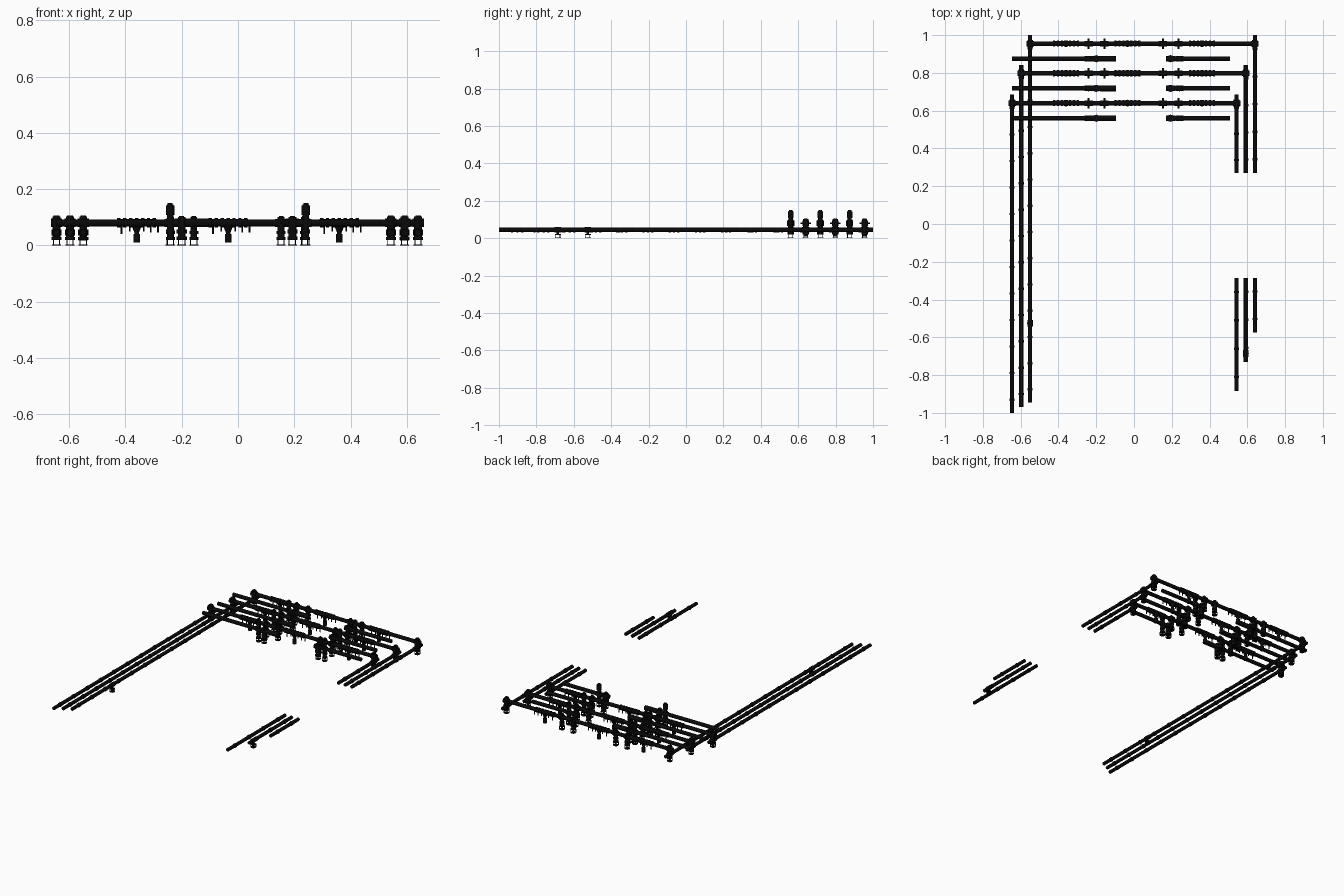
import bpy, bmesh, math
from mathutils import Vector

if "Cube" in bpy.data.objects:
    bpy.data.objects.remove(bpy.data.objects["Cube"])

black = bpy.data.materials.new("pipe_black")
black.use_nodes = True
black.diffuse_color = (0.003, 0.003, 0.003, 1)
black.node_tree.nodes["Principled BSDF"].inputs["Base Color"].default_value = (0.003, 0.003, 0.003, 1)

PIPE = 0.011
LOW, HIGH = 0.045, 0.08   # heights of the lengthwise and crosswise runs


def rod(bm, start, end, radius, sides=12, end_radius=None):
    """Capped cylinder or cone between two points."""
    a, b = Vector(start), Vector(end)
    made = bmesh.ops.create_cone(bm, cap_ends=True, segments=sides, radius1=radius,
                                 radius2=radius if end_radius is None else end_radius,
                                 depth=(b - a).length)
    turn = (b - a).to_track_quat('Z', 'Y').to_matrix()
    bmesh.ops.rotate(bm, verts=made["verts"], matrix=turn)
    bmesh.ops.translate(bm, verts=made["verts"], vec=(a + b) / 2)


def stack(bm, x, y, bands):
    """Column of upright cylinders given as (bottom, top, radius)."""
    for bottom, top, radius in bands:
        rod(bm, (x, y, bottom), (x, y, top), radius)


def finish(bm, name):
    mesh = bpy.data.meshes.new(name)
    bm.to_mesh(mesh)
    bm.free()
    mesh.materials.append(black)
    obj = bpy.data.objects.new(name, mesh)
    bpy.context.scene.collection.objects.link(obj)
    bpy.ops.object.select_all(action='DESELECT')
    obj.select_set(True)
    bpy.context.view_layer.objects.active = obj
    bpy.ops.object.shade_smooth_by_angle(angle=math.radians(40))


def open_foot(bm, x, y):
    """Thin foot plate standing clear on four pins."""
    rod(bm, (x, y, 0), (x, y, 0.003), 0.016)
    for sx in (-1, 1):
        for sy in (-1, 1):
            rod(bm, (x + sx * 0.011, y + sy * 0.011, 0),
                (x + sx * 0.011, y + sy * 0.011, 0.022), 0.002, 6)


def lengthwise_pipe(name, x, y0, y1):
    bm = bmesh.new()
    rod(bm, (x, y0, LOW), (x, y1, LOW), PIPE)
    # couplings along the run
    count = max(2, round((y1 - y0) / 0.14))
    for i in range(count):
        y = y0 + (i + 0.5) * (y1 - y0) / count
        rod(bm, (x, y - 0.006, LOW), (x, y + 0.006, LOW), 0.0135)
    finish(bm, name)


def corner_riser(name, x, y):
    bm = bmesh.new()
    stack(bm, x, y, [(0.02, 0.102, 0.014), (0.02, 0.03, 0.018), (0.036, 0.056, 0.018),
                     (0.066, 0.095, 0.018), (0.1, 0.106, 0.01)])
    rod(bm, (x - 0.02, y, HIGH), (x + 0.02, y, HIGH), 0.015)
    rod(bm, (x, y - 0.02, LOW), (x, y + 0.02, LOW), 0.015)
    open_foot(bm, x, y)
    finish(bm, name)


def cross_valve(name, x, y):
    bm = bmesh.new()
    stack(bm, x, y, [(0.02, 0.1, 0.012), (0.02, 0.03, 0.016), (0.04, 0.052, 0.016),
                     (0.066, 0.094, 0.016), (0.094, 0.105, 0.008)])
    rod(bm, (x, y - 0.028, HIGH), (x, y + 0.028, HIGH), 0.005, 8)
    rod(bm, (x - 0.022, y, HIGH), (x + 0.022, y, HIGH), 0.014)
    open_foot(bm, x, y)
    finish(bm, name)


def regulator(name, x, y):
    bm = bmesh.new()
    # banded sleeve on the pipe
    rod(bm, (x - 0.07, y, HIGH), (x + 0.07, y, HIGH), 0.0135)
    for i in range(-3, 4):
        cx = x + i * 0.021
        rod(bm, (cx - 0.006, y, HIGH), (cx + 0.006, y, HIGH), 0.0165)
    # hanging body and drain pins
    rod(bm, (x, y, 0.045), (x, y, 0.07), 0.008, end_radius=0.018)
    stack(bm, x, y, [(0.01, 0.04, 0.012), (0.035, 0.05, 0.008)])
    for dx, bottom in ((-0.054, 0.04), (-0.025, 0.05), (0.025, 0.05), (0.05, 0.045), (0.076, 0.045)):
        rod(bm, (x + dx, y, bottom), (x + dx, y, HIGH), 0.003, 8)
    finish(bm, name)


def tall_valve(name, x, y):
    bm = bmesh.new()
    stack(bm, x, y, [(0.02, 0.145, 0.011), (0.02, 0.03, 0.015), (0.042, 0.056, 0.015),
                     (0.066, 0.096, 0.015), (0.108, 0.142, 0.015), (0.142, 0.15, 0.009)])
    rod(bm, (x - 0.02, y, HIGH), (x + 0.02, y, HIGH), 0.014)
    open_foot(bm, x, y)
    finish(bm, name)


def short_valve(name, x, y):
    bm = bmesh.new()
    stack(bm, x, y, [(0.02, 0.1, 0.014), (0.02, 0.032, 0.018), (0.042, 0.056, 0.018),
                     (0.066, 0.094, 0.019), (0.094, 0.105, 0.009)])
    rod(bm, (x - 0.024, y, HIGH), (x + 0.024, y, HIGH), 0.015)
    open_foot(bm, x, y)
    finish(bm, name)


# three nested pipe circuits: left x, right x, crosswise y, left front end, right front end
circuits = [
    ("outer", -0.55, 0.64, 0.955, -0.945, -0.575),
    ("middle", -0.597, 0.592, 0.798, -0.97, -0.73),
    ("inner", -0.645, 0.543, 0.64, -1.0, -0.885),
]
for label, left, right, y, left_end, right_end in circuits:
    lengthwise_pipe(label + "_right_long_pipe", left, left_end, y + 0.045)
    lengthwise_pipe(label + "_left_back_pipe", right, 0.27, y + 0.045)
    lengthwise_pipe(label + "_left_front_pipe", right, right_end, -0.285)
    corner_riser(label + "_right_riser", left, y)
    corner_riser(label + "_left_riser", right, y)

    # crosswise run with its fittings
    bm = bmesh.new()
    rod(bm, (left, y, HIGH), (right, y, HIGH), 0.012)
    finish(bm, label + "_cross_pipe")
    for i, x in enumerate((-0.24, -0.157, 0.153, 0.236)):
        cross_valve(f"{label}_cross_valve_{i + 1}", x, y)
    for i, x in enumerate((-0.36, -0.035, 0.36)):
        regulator(f"{label}_regulator_{i + 1}", x, y)

    # short branch pipes in front of the crosswise run
    by = y - 0.08
    bm = bmesh.new()
    rod(bm, (-0.647, by, HIGH), (-0.095, by, HIGH), 0.012)
    rod(bm, (-0.18, by, HIGH), (-0.095, by, HIGH), 0.0155)
    rod(bm, (0.175, by, HIGH), (0.508, by, HIGH), 0.012)
    finish(bm, label + "_branch_pipes")
    for side, short_x in ((-1, -0.2), (1, 0.193)):
        tall_valve(f"{label}_tall_valve_{'right' if side < 0 else 'left'}", side * 0.241, by)
        short_valve(f"{label}_short_valve_{'right' if side < 0 else 'left'}", short_x, by)

# drain fittings under the lengthwise runs
for name, x, y in (("right_drain", -0.55, -0.525), ("left_drain", 0.592, -0.685)):
    bm = bmesh.new()
    rod(bm, (x, y - 0.018, LOW), (x, y + 0.018, LOW), 0.014)
    stack(bm, x, y, [(0.018, 0.022, 0.016), (0.02, 0.045, 0.007)])
    open_foot(bm, x, y)
    finish(bm, name)
